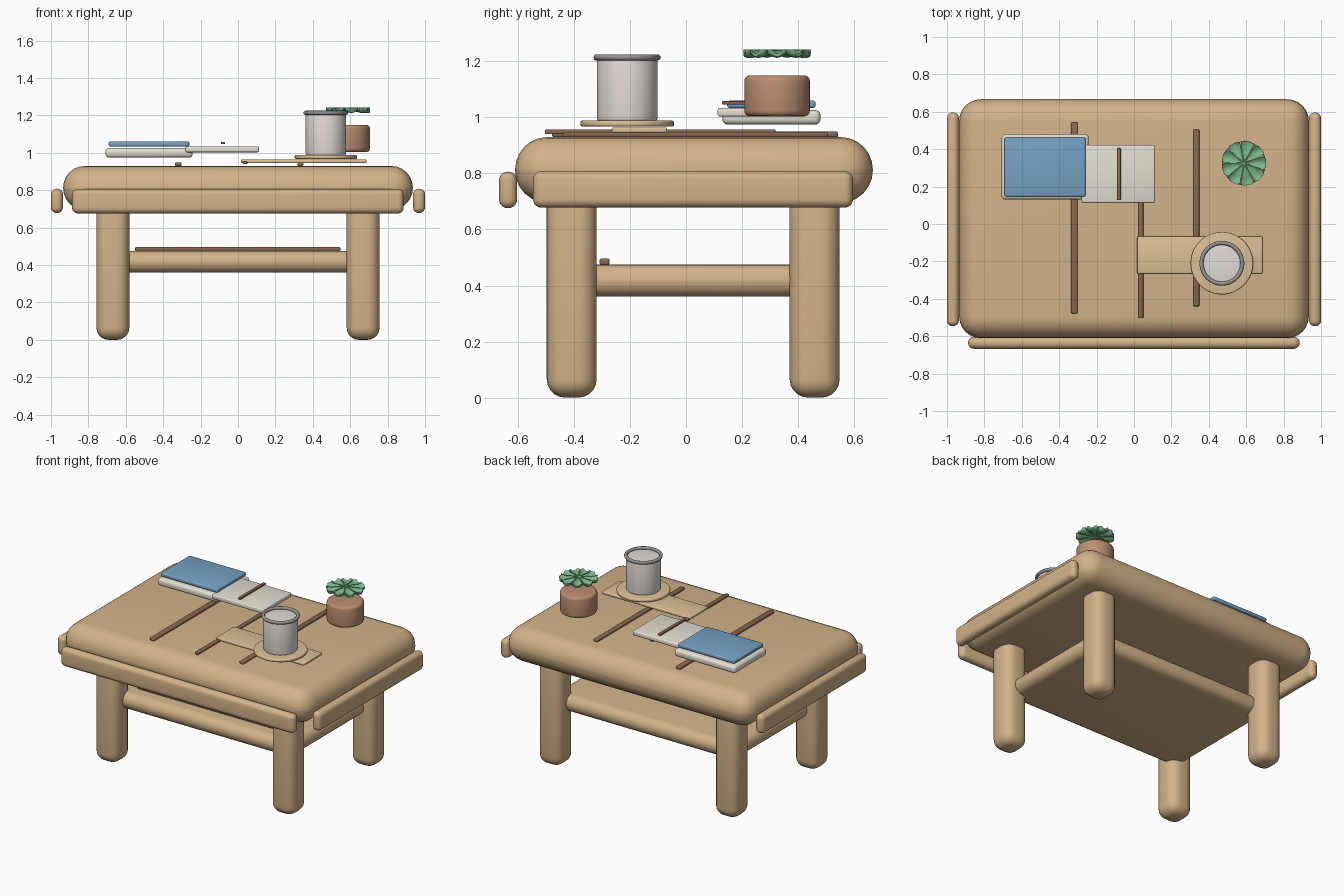
import bpy, bmesh, math
from mathutils import Matrix, Vector

if "Cube" in bpy.data.objects:
    bpy.data.objects.remove(bpy.data.objects["Cube"])


def mat(name, rgb):
    m = bpy.data.materials.new(name)
    m.diffuse_color = (*rgb, 1)
    m.use_nodes = True
    m.node_tree.nodes["Principled BSDF"].inputs["Base Color"].default_value = m.diffuse_color
    return m


WOOD = mat("wood", (0.65, 0.45, 0.25))
PALE = mat("pale_wood", (0.72, 0.52, 0.31))
DARK = mat("dark_wood", (0.25, 0.14, 0.08))
PAPER = mat("paper", (0.78, 0.74, 0.65))
BLUE = mat("blue_cover", (0.18, 0.36, 0.55))
CLAY = mat("clay", (0.50, 0.27, 0.16))
LEAF = mat("leaf", (0.20, 0.47, 0.26))
CERAMIC = mat("ceramic", (0.78, 0.72, 0.68))
METAL = mat("metal", (0.30, 0.29, 0.29))


def finish(name, bm, material):
    bmesh.ops.recalc_face_normals(bm, faces=bm.faces)
    me = bpy.data.meshes.new(name)
    bm.to_mesh(me)
    bm.free()
    me.materials.append(material)
    ob = bpy.data.objects.new(name, me)
    bpy.context.collection.objects.link(ob)
    bpy.ops.object.select_all(action='DESELECT')
    ob.select_set(True)
    bpy.context.view_layer.objects.active = ob
    bpy.ops.object.shade_smooth_by_angle(angle=math.radians(40))
    return ob


def box(name, x, y, z, bevel, material, seg=5):
    """Rounded box from (min, max) pairs."""
    bm = bmesh.new()
    bmesh.ops.create_cube(bm, size=1)
    for v in bm.verts:
        v.co = Vector([(a + b) / 2 + c * (b - a) for (a, b), c in zip((x, y, z), v.co)])
    bmesh.ops.bevel(bm, geom=bm.edges[:], offset=bevel, segments=seg,
                    profile=0.5, affect='EDGES', clamp_overlap=True)
    return finish(name, bm, material)


def disc(name, cx, cy, r, z, bevel, material, seg=4):
    """Upright cylinder with rounded rims."""
    bm = bmesh.new()
    bmesh.ops.create_cone(bm, cap_ends=True, segments=48, radius1=r, radius2=r,
                          depth=z[1] - z[0],
                          matrix=Matrix.Translation((cx, cy, (z[0] + z[1]) / 2)))
    rims = [e for e in bm.edges if abs(e.verts[0].co.z - e.verts[1].co.z) < 1e-5]
    bmesh.ops.bevel(bm, geom=rims, offset=bevel, segments=seg, profile=0.5, affect='EDGES')
    return finish(name, bm, material)


# Table: thick rounded top, rails, legs, shelf
box("table_top", (-0.935, 0.935), (-0.61, 0.667), (0.695, 0.93), 0.116, WOOD, 6)
box("front_rail", (-0.887, 0.885), (-0.667, -0.603), (0.676, 0.806), 0.03, WOOD)
for side, s in (("left", -1), ("right", 1)):
    box(side + "_rail", sorted((s * 0.936, s)), (-0.546, 0.596), (0.678, 0.808), 0.03, WOOD)
    for end, y in (("front", (-0.497, -0.319)), ("back", (0.37, 0.548))):
        box(f"{end}_{side}_leg", sorted((s * 0.581, s * 0.757)), y, (0, 0.78), 0.065, WOOD)
box("shelf", (-0.695, 0.695), (-0.42, 0.47), (0.36, 0.475), 0.055, WOOD)
box("shelf_strip", (-0.55, 0.547), (-0.308, -0.273), (0.474, 0.496), 0.006, DARK, 3)

# Dark inlay strips across the top
box("top_strip_1", (-0.337, -0.301), (-0.478, 0.543), (0.930, 0.949), 0.006, DARK, 3)
box("top_strip_2", (0.024, 0.050), (-0.503, 0.32), (0.940, 0.957), 0.005, DARK, 3)
box("top_strip_3", (0.317, 0.349), (-0.44, 0.506), (0.930, 0.948), 0.006, DARK, 3)

# Books and pencil
box("book_pages", (-0.708, -0.242), (0.130, 0.480), (0.974, 1.026), 0.02, PAPER)
box("book_cover", (-0.692, -0.260), (0.147, 0.462), (1.034, 1.060), 0.008, BLUE, 3)
box("notebook", (-0.28, 0.112), (0.113, 0.422), (1.003, 1.034), 0.008, PAPER, 3)
box("pencil", (-0.092, -0.070), (0.128, 0.405), (1.046, 1.058), 0.004, DARK, 3)

# Tray, coaster and cup
box("tray", (0.017, 0.687), (-0.265, -0.067), (0.945, 0.964), 0.006, PALE, 3)
CX, CY = 0.47, -0.21
disc("coaster", CX, CY, 0.167, (0.967, 0.989), 0.008, PALE)
disc("cup", CX, CY, 0.108, (0.985, 1.210), 0.012, CERAMIC)
bm = bmesh.new()
ring = [bm.verts.new((CX + 0.109 + 0.011 * math.cos(a), CY, 1.214 + 0.011 * math.sin(a)))
        for a in (i * math.tau / 12 for i in range(12))]
edges = [bm.edges.new((ring[i], ring[(i + 1) % 12])) for i in range(12)]
bmesh.ops.spin(bm, geom=ring + edges, cent=(CX, CY, 0), axis=(0, 0, 1),
               angle=math.tau, steps=48, use_merge=True)
bmesh.ops.remove_doubles(bm, verts=bm.verts, dist=1e-4)
finish("cup_rim", bm, METAL)

# Plant pot and a flat rosette of trough-shaped leaves
PX, PY = 0.588, 0.325
disc("plant_pot", PX, PY, 0.117, (1.004, 1.150), 0.02, CLAY)
COUNT = 9
for k in range(COUNT):
    bm = bmesh.new()
    turn = Matrix.Translation((PX, PY, 0)) @ Matrix.Rotation(k * math.tau / COUNT, 4, 'Z')
    rows = []
    for r, w, dip in ((0.0, 0.006, 0.0), (0.045, 0.018, 0.008), (0.085, 0.034, 0.016),
                      (0.108, 0.034, 0.018), (0.119, 0.020, 0.014)):
        rows.append([[bm.verts.new(turn @ Vector((r, t * w, 1.242 - dip * (1 - t * t) - th)))
                      for t in (-1, -0.5, 0, 0.5, 1)] for th in (0, 0.012)])
    loops = [top + bot[::-1] for top, bot in rows]
    for a, b in zip(loops, loops[1:]):
        for i in range(10):
            j = (i + 1) % 10
            bm.faces.new((a[i], a[j], b[j], b[i]))
    for lp in (loops[0], loops[-1]):
        for i in range(4):
            bm.faces.new((lp[i], lp[i + 1], lp[8 - i], lp[9 - i]))
    finish(f"leaf_{k + 1}", bm, LEAF)
